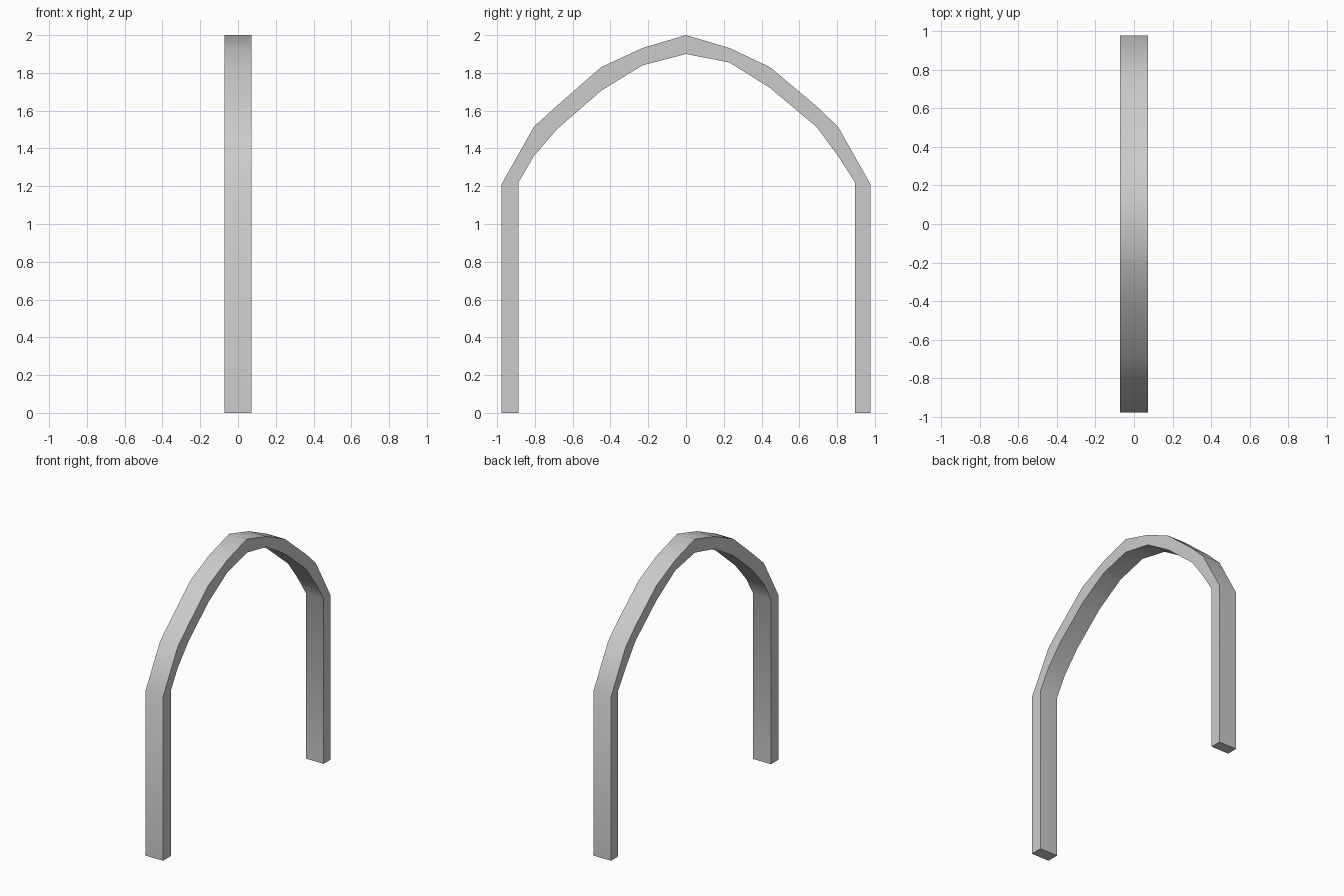
import bpy, bmesh, math

if "Cube" in bpy.data.objects:
    bpy.data.objects.remove(bpy.data.objects["Cube"])

HALF_WIDTH = 0.0725

# Arch stations from left foot to right foot: (outer y, outer z, inner y, inner z)
stations = [
    (-0.977, 0.00, -0.887, 0.00),
    (-0.977, 1.21, -0.887, 1.22),
    (-0.805, 1.515, -0.805, 1.36),
    (-0.69, 1.62, -0.68, 1.505),
    (-0.45, 1.83, -0.45, 1.705),
    (-0.23, 1.932, -0.23, 1.84),
    (0.00, 2.00, 0.00, 1.90),
    (0.23, 1.932, 0.23, 1.855),
    (0.445, 1.83, 0.445, 1.72),
    (0.69, 1.625, 0.69, 1.515),
    (0.805, 1.515, 0.805, 1.36),
    (0.977, 1.21, 0.895, 1.22),
    (0.977, 0.00, 0.895, 0.00),
]

# Sweep a rectangular section through the stations
bm = bmesh.new()
rings = []
for oy, oz, iy, iz in stations:
    corners = [(-HALF_WIDTH, oy, oz), (HALF_WIDTH, oy, oz),
               (HALF_WIDTH, iy, iz), (-HALF_WIDTH, iy, iz)]
    rings.append([bm.verts.new(c) for c in corners])
for a, b in zip(rings, rings[1:]):
    for i in range(4):
        j = (i + 1) % 4
        bm.faces.new((a[i], a[j], b[j], b[i]))

# Feet
bm.faces.new(rings[0])
bm.faces.new(rings[-1])
bmesh.ops.recalc_face_normals(bm, faces=bm.faces)

mesh = bpy.data.meshes.new("arch_frame")
bm.to_mesh(mesh)
bm.free()
arch = bpy.data.objects.new("arch_frame", mesh)
bpy.context.collection.objects.link(arch)

# Smooth along the curve, crisp at the corners
bpy.context.view_layer.objects.active = arch
arch.select_set(True)
bpy.ops.object.shade_smooth_by_angle(angle=math.radians(45))
